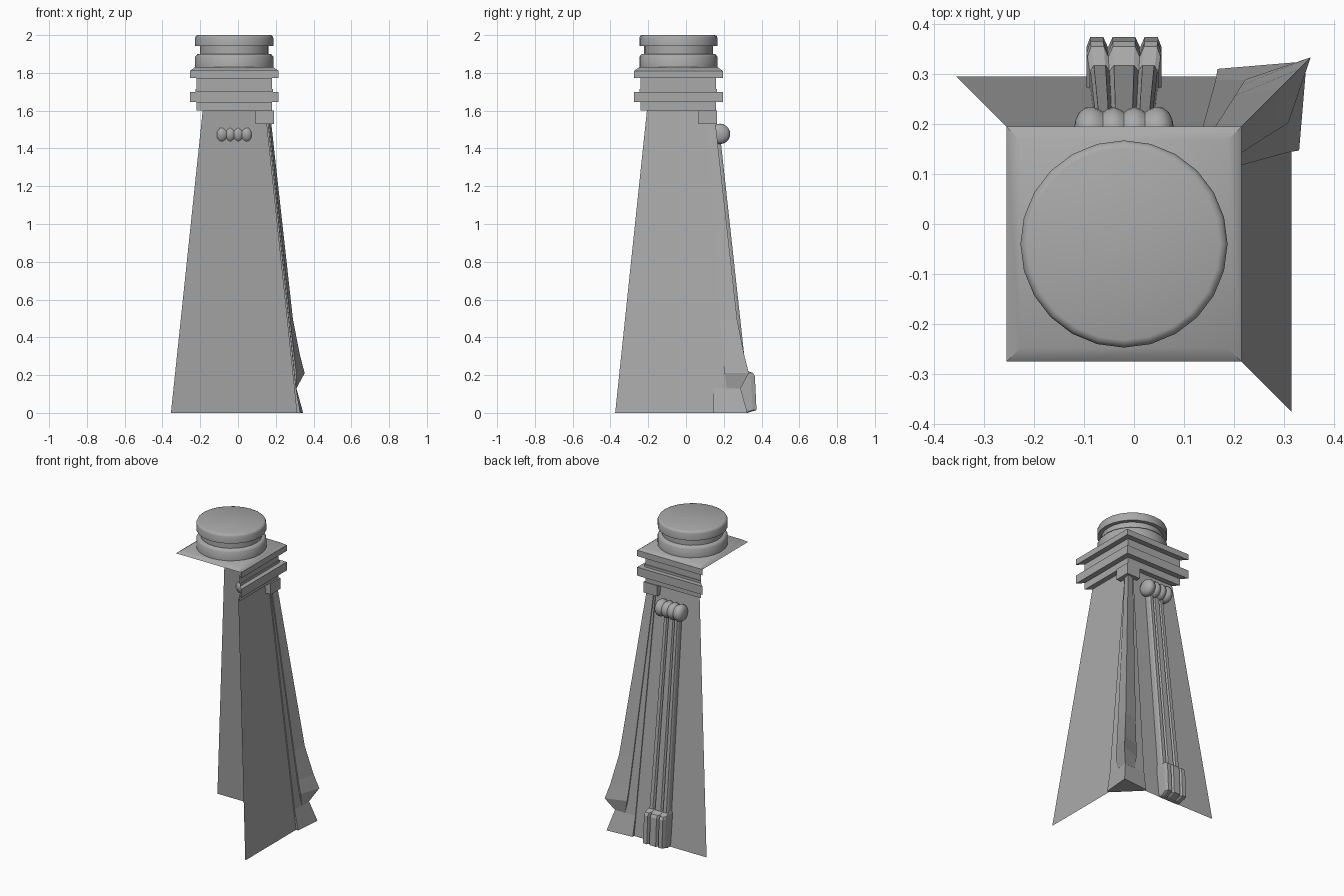
import bpy, math

if "Cube" in bpy.data.objects:
    bpy.data.objects.remove(bpy.data.objects["Cube"])

CX, CY = -0.02, -0.04          # tower axis

grey = bpy.data.materials.new("stone grey")
grey.use_nodes = True
grey.diffuse_color = (0.4, 0.4, 0.4, 1)
grey.node_tree.nodes["Principled BSDF"].inputs["Base Color"].default_value = (0.4, 0.4, 0.4, 1)


def loft(name, rows, closed=False, cap_start=False, cap_end=False, smooth=None):
    """Skin a stack of equal-length point rows, each running clockwise."""
    n = len(rows[0])
    faces = []
    for r in range(len(rows) - 1):
        for i in range(n if closed else n - 1):
            j = (i + 1) % n
            faces.append((r * n + j, r * n + i, (r + 1) * n + i, (r + 1) * n + j))
    if cap_start:
        faces.append(tuple(range(n)))
    if cap_end:
        faces.append(tuple(reversed(range((len(rows) - 1) * n, len(rows) * n))))
    mesh = bpy.data.meshes.new(name)
    mesh.from_pydata([p for row in rows for p in row], [], faces)
    mesh.materials.append(grey)
    obj = bpy.data.objects.new(name, mesh)
    bpy.context.collection.objects.link(obj)
    if smooth:
        bpy.ops.object.select_all(action='DESELECT')
        obj.select_set(True)
        bpy.context.view_layer.objects.active = obj
        bpy.ops.object.shade_smooth_by_angle(angle=math.radians(smooth))
    return obj


def half(z):
    """Half width of the tapering tower at a height."""
    return 0.335 - 0.105 * z


def two_sides(h, z):
    return [(CX - h, CY + h, z), (CX + h, CY + h, z), (CX + h, CY - h, z)]


def square(h, z):
    return two_sides(h, z) + [(CX - h, CY - h, z)]


def ring(r, n):
    return [(r * math.cos(-2 * math.pi * i / n), r * math.sin(-2 * math.pi * i / n)) for i in range(n)]


# Tapering walls on the back and one side
loft("tower_walls", [two_sides(half(z), z) for z in (0, 1.6)])

# Stepped cornice above the walls
cornice = [(0.167, 1.6), (0.2, 1.6), (0.2, 1.645), (0.235, 1.645), (0.235, 1.7),
           (0.205, 1.7), (0.205, 1.715), (0.2, 1.715), (0.2, 1.772), (0.235, 1.772), (0.235, 1.81)]
loft("cornice", [two_sides(h, z) for h, z in cornice])

# Square deck with sloped edges
loft("deck", [square(0.235, 1.81), square(0.208, 1.83)], closed=True, cap_end=True, smooth=40)

# Round lantern cap
cap = [(0.207, 1.83), (0.207, 1.885), (0.195, 1.9), (0.182, 1.9), (0.182, 1.942),
       (0.207, 1.942), (0.207, 1.985), (0.202, 1.996), (0.192, 2.0), (0.001, 2.0)]
loft("lantern_cap", [[(CX + x, CY + y, z) for x, y in ring(r, 24)] for r, z in cap],
     closed=True, cap_end=True, smooth=60)


# Corner pilaster: base plate, flared rib and top block
def corner_row(z, wing, wing_out, out):
    h = half(z)
    side = [(wing, h - 0.004), (wing, h + wing_out)]
    pts = side + [(h + out, h + out)] + [(y, x) for x, y in reversed(side)]
    return [(CX + x, CY + y, z) for x, y in pts]


plate = [(0, 0.187, 0.015, 0.03), (0.13, 0.183, 0.006, 0.008), (1.55, 0.142, 0.006, 0.008)]
loft("corner_plate", [corner_row(*p) for p in plate], cap_start=True)

rib = [(0.13, 0.257, 0.008, 0.008), (0.21, 0.243, 0.016, 0.06), (0.3, 0.235, 0.014, 0.046),
       (0.49, 0.222, 0.013, 0.028), (1.55, 0.15, 0.012, 0.022)]
loft("corner_rib", [corner_row(*p) for p in rib], cap_start=True)

block = [[(x, y, z) for x, y in ((0.093, 0.065), (0.093, 0.165), (0.19, 0.165), (0.19, 0.065))]
         for z in (1.53, 1.6)]
loft("corner_block", block, closed=True, cap_start=True, cap_end=True)

# Three-lobed column on the back wall, with a heavier foot
lobes = [(1, -0.1), (1, 0.75), (0.9, 1), (0.55, 1), (0.43, 0.75), (0.3, 1)]
lobes = [(-u, d) for u, d in lobes] + list(reversed(lobes))


def column_row(z, width, depth):
    return [(CX + u * width, CY + half(z) + d * depth, z) for u, d in lobes]


loft("column_shaft", [column_row(0.15, 0.068, 0.046), column_row(1.46, 0.052, 0.04)])
foot = [(0, 0.07, 0.03), (0.015, 0.075, 0.08), (0.195, 0.075, 0.09), (0.212, 0.073, 0.082), (0.225, 0.068, 0.04)]
loft("column_foot", [column_row(*f) for f in foot], cap_start=True)

# Scalloped roll on top of the column
side = [(0.1, 0.008), (0.097, 0.028), (0.09, 0.043), (0.077, 0.053), (0.062, 0.054),
        (0.05, 0.049), (0.042, 0.044), (0.034, 0.049), (0.021, 0.054), (0.008, 0.049)]
roll = [(-x, r) for x, r in side] + [(0, 0.044)] + list(reversed(side))
loft("column_roll", [[(CX + x, 0.18 + y, 1.477 + z) for y, z in ring(r, 20)] for x, r in roll],
     closed=True, cap_start=True, cap_end=True, smooth=60)
